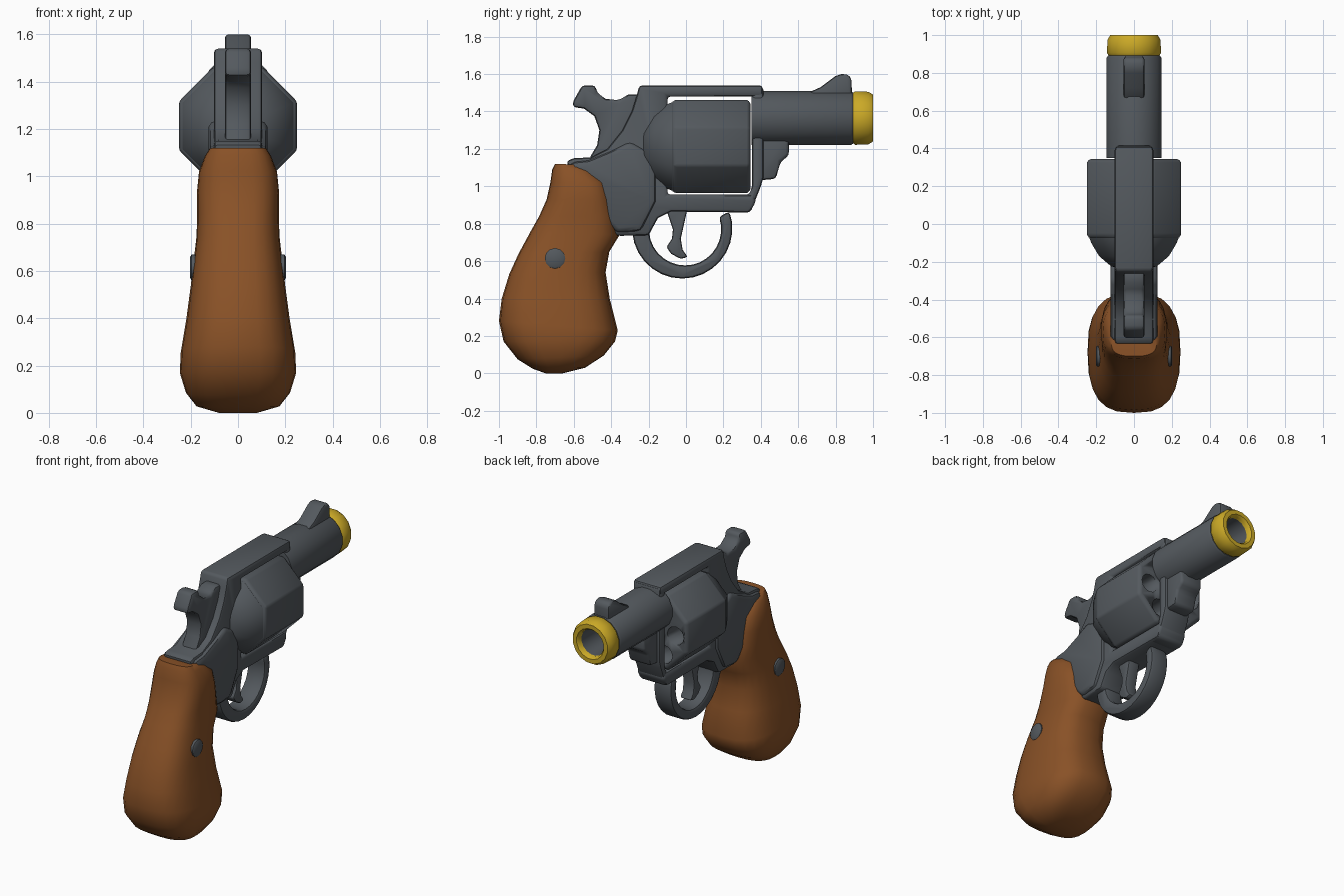
import bpy, bmesh, math
from mathutils import Vector

if "Cube" in bpy.data.objects:
    bpy.data.objects.remove(bpy.data.objects["Cube"])


def material(name, rgb):
    m = bpy.data.materials.new(name)
    m.diffuse_color = (*rgb, 1)
    m.use_nodes = True
    m.node_tree.nodes["Principled BSDF"].inputs["Base Color"].default_value = m.diffuse_color
    return m


STEEL = material("gunmetal grey", (0.088, 0.100, 0.112))
WOOD = material("warm brown", (0.250, 0.083, 0.020))
YELLOW = material("yellow", (0.60, 0.40, 0.02))


def finish(name, bm, mat, bevel=0.0, angle=40, segments=2):
    """Turn a bmesh into an object with softened, smooth shaded edges."""
    bmesh.ops.remove_doubles(bm, verts=bm.verts, dist=1e-5)
    bmesh.ops.recalc_face_normals(bm, faces=bm.faces)
    me = bpy.data.meshes.new(name)
    bm.to_mesh(me)
    bm.free()
    ob = bpy.data.objects.new(name, me)
    bpy.context.collection.objects.link(ob)
    me.materials.append(mat)
    bpy.ops.object.select_all(action='DESELECT')
    ob.select_set(True)
    bpy.context.view_layer.objects.active = ob
    if bevel:
        b = ob.modifiers.new("bevel", 'BEVEL')
        b.width, b.segments = bevel, segments
        b.limit_method, b.angle_limit = 'ANGLE', math.radians(35)
        bpy.ops.object.modifier_apply(modifier="bevel")
    bpy.ops.object.shade_smooth_by_angle(angle=math.radians(angle))
    return ob


def plate(name, pts, half, bevel=0.018, mat=STEEL):
    """Side profile (y, z) extruded across x."""
    bm = bmesh.new()
    a = [bm.verts.new((-half, y, z)) for y, z in pts]
    b = [bm.verts.new((half, y, z)) for y, z in pts]
    bm.faces.new(a)
    bm.faces.new(b)
    for i in range(len(pts)):
        j = (i + 1) % len(pts)
        bm.faces.new((a[i], a[j], b[j], b[i]))
    return finish(name, bm, mat, bevel)


def loft(bm, rings, close=False):
    rings = [[bm.verts.new(p) for p in r] for r in rings]
    n = len(rings[0])
    pairs = list(zip(rings, rings[1:])) + ([(rings[-1], rings[0])] if close else [])
    for a, b in pairs:
        for i in range(n):
            bm.faces.new((a[i], a[(i + 1) % n], b[(i + 1) % n], b[i]))
    if not close:
        bm.faces.new(rings[0])
        bm.faces.new(rings[-1])


def lathe(name, prof, cz, sides, mat, bevel=0.0, angle=40, close=False, phase=0.5):
    """Profile (radius, y) spun around a line parallel to y."""
    bm = bmesh.new()
    ang = [2 * math.pi * (i + phase) / sides for i in range(sides)]
    loft(bm, [[(r * math.cos(t), y, cz + r * math.sin(t)) for t in ang] for r, y in prof], close)
    return finish(name, bm, mat, bevel, angle)


# grip: tilted rounded sections (back y, back z, front y, front z, half width)
sections = [
    (-.70, 1.12, -.56, 1.115, .12), (-.715, 1.09, -.49, 1.08, .14),
    (-.725, 1.02, -.42, 1.02, .165), (-.745, .93, -.395, .93, .174),
    (-.785, .84, -.375, .84, .173), (-.83, .76, -.355, .74, .175),
    (-.895, .64, -.41, .65, .187), (-.945, .53, -.43, .54, .20),
    (-.985, .40, -.408, .40, .218), (-1.0, .28, -.365, .23, .242),
    (-.975, .17, -.38, .17, .246), (-.90, .075, -.44, .095, .22),
    (-.82, .025, -.54, .03, .175), (-.75, .0, -.66, .0, .08)]
N = 24


def section(yb, zb, yf, zf, w):
    ring = []
    for i in range(N):
        t = 2 * math.pi * i / N
        c, s = [math.copysign(abs(v) ** 0.72, v) for v in (math.cos(t), math.sin(t))]
        k = (c + 1) / 2
        ring.append((w * s, yb + (yf - yb) * k, zb + (zf - zb) * k))
    return ring


bm = bmesh.new()
loft(bm, [section(*s) for s in sections])
finish("grip", bm, WOOD, angle=60)

# grip screws, one each side
for side, label in ((1, "right"), (-1, "left")):
    bm = bmesh.new()
    loft(bm, [[(side * x, -.70 + r * math.cos(i * math.pi / 6), .615 + r * math.sin(i * math.pi / 6))
               for i in range(12)] for r, x in ((.055, .15), (.055, .196), (.045, .202))])
    finish("grip_screw_" + label, bm, STEEL)

# frame: rear body, top strap and lower rail
plate("frame", [
    (-.25, 1.54), (.41, 1.54), (.41, 1.48), (-.10, 1.48), (-.10, .955), (.36, .955),
    (.375, .92), (.34, .86), (-.08, .865), (-.15, .83), (-.20, .738), (-.37, .735),
    (-.50, .90), (-.62, 1.08), (-.64, 1.135), (-.60, 1.15), (-.51, 1.155), (-.42, 1.20),
    (-.34, 1.30), (-.29, 1.40), (-.265, 1.48)], .102)
# wider lower rear of the frame
plate("frame_rear_swell", [
    (-.16, 1.16), (-.16, .92), (-.24, .76), (-.37, .75), (-.50, .90), (-.62, 1.08),
    (-.62, 1.13), (-.52, 1.14), (-.40, 1.19), (-.30, 1.24)], .125, .028)
# front post joining strap and rail
plate("frame_front_post", [
    (.352, 1.53), (.415, 1.53), (.415, 1.05), (.40, 1.0), (.345, .86), (.26, .86),
    (.26, .95), (.34, .956), (.352, 1.0)], .098)
# ejector shroud under the barrel
plate("ejector_shroud", [
    (.37, 1.28), (.55, 1.28), (.55, 1.165), (.505, 1.13), (.48, 1.04), (.37, 1.03)], .08)

# trigger guard
arc = [math.radians(160 + 220 * i / 18) for i in range(19)]
outer = [(-.02 + .268 * math.cos(t), .775 + .268 * math.sin(t)) for t in arc]
inner = [(-.005 + .193 * math.cos(t), .77 + .193 * math.sin(t)) for t in reversed(arc)]
plate("trigger_guard", outer + inner, .065)

# trigger
plate("trigger", [
    (-.11, .89), (.01, .89), (-.01, .80), (-.028, .72), (-.018, .66), (.01, .622),
    (-.03, .612), (-.08, .64), (-.105, .675), (-.075, .72), (-.07, .77), (-.09, .83)], .042, .012)

# hammer
plate("hammer", [
    (-.608, 1.425), (-.60, 1.46), (-.555, 1.54), (-.485, 1.54), (-.475, 1.50), (-.43, 1.468),
    (-.36, 1.46), (-.31, 1.49), (-.24, 1.49), (-.24, 1.16), (-.52, 1.145), (-.475, 1.22),
    (-.463, 1.30), (-.49, 1.375), (-.545, 1.415)], .056)

# drum: octagonal, with six chambers cut in the front
CZ = 1.213
drum = lathe("drum", [(.25, -.08), (.27, -.06), (.27, .325), (.255, .345)], CZ, 8, STEEL, .012, 50)
bm = bmesh.new()
for k in range(6):
    a = math.radians(60 * k)
    cx, cz = .165 * math.cos(a), CZ + .165 * math.sin(a)
    loft(bm, [[(cx + .06 * math.cos(i * math.pi / 6), y, cz + .06 * math.sin(i * math.pi / 6))
               for i in range(12)] for y in (.20, .40)])
cutter = finish("chamber_cutter", bm, STEEL)
cutter.hide_render = True
cut = drum.modifiers.new("chambers", 'BOOLEAN')
cut.object, cut.operation, cut.solver = cutter, 'DIFFERENCE', 'EXACT'
bpy.context.view_layer.objects.active = drum
bpy.ops.object.modifier_apply(modifier="chambers")
bpy.data.objects.remove(cutter)

# recoil shield tapering behind the drum
lathe("recoil_shield", [(.255, -.075), (.245, -.10), (.20, -.17), (.13, -.225), (.06, -.235)],
      CZ, 8, STEEL, 0, 50)

# barrel with bore, and yellow muzzle ring
BZ = 1.365
lathe("barrel", [(.03, .35), (.148, .35), (.148, .88), (.14, .892), (.11, .892), (.11, .96),
                 (.088, .965), (.085, .60), (.01, .60)], BZ, 16, STEEL)
lathe("muzzle_ring", [(.135, .89), (.146, .905), (.143, .975), (.128, 1.0), (.100, 1.0),
                      (.088, .985), (.088, .89)], BZ, 16, YELLOW, close=True)

# front sight
plate("front_sight", [
    (.64, 1.46), (.67, 1.508), (.72, 1.53), (.80, 1.59), (.83, 1.60), (.865, 1.598),
    (.885, 1.575), (.888, 1.46)], .055, .014)
